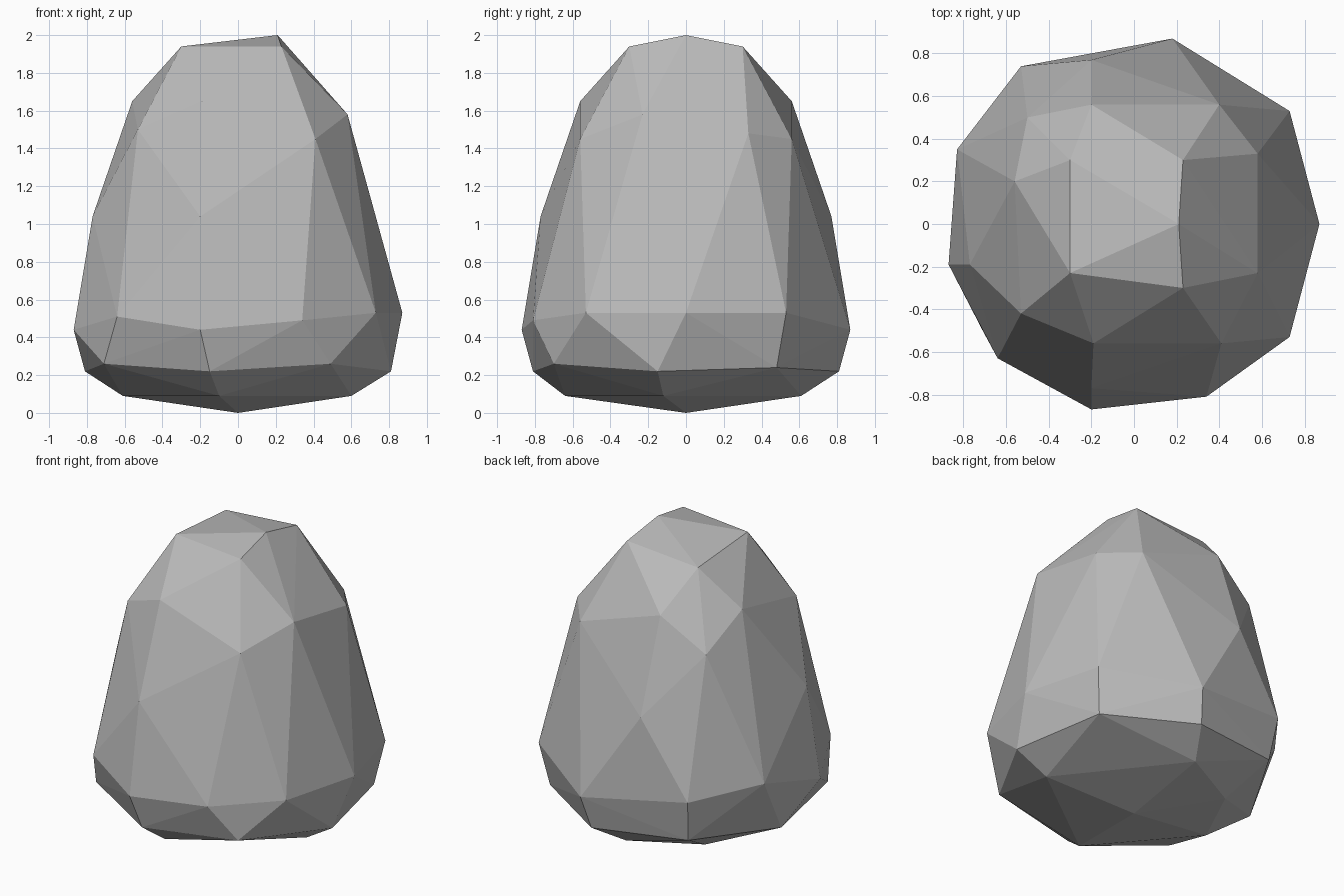
import bpy
import bmesh

# Remove the default object
default_cube = bpy.data.objects.get("Cube")
if default_cube:
    bpy.data.objects.remove(default_cube, do_unlink=True)


def flat_material(name, grey):
    """Single plain grey colour for viewport and render."""
    material = bpy.data.materials.new(name)
    material.use_nodes = True
    colour = (grey, grey, grey, 1)
    material.diffuse_color = colour
    shader = material.node_tree.nodes["Principled BSDF"]
    shader.inputs["Base Color"].default_value = colour
    shader.inputs["Roughness"].default_value = 1
    return material


def faceted_stone(name, levels, material):
    """Wrap the corner points of all levels in one chiselled convex skin."""
    bm = bmesh.new()
    for corners in levels:
        for corner in corners:
            bm.verts.new(corner)
    result = bmesh.ops.convex_hull(bm, input=bm.verts[:])
    # Drop any corner that ended up inside the skin
    unused = [v for v in bm.verts if not v.link_faces]
    bmesh.ops.delete(bm, geom=unused, context="VERTS")
    bmesh.ops.recalc_face_normals(bm, faces=bm.faces[:])
    for face in bm.faces:
        face.smooth = False
    mesh = bpy.data.meshes.new(name)
    bm.to_mesh(mesh)
    bm.free()
    mesh.materials.append(material)
    stone = bpy.data.objects.new(name, mesh)
    bpy.context.collection.objects.link(stone)
    return stone


# Corner points of the stone, level by level, counter-clockwise
crown = [(.21, 0, 2), (.23, .3, 1.94), (-.3, .3, 1.9),
         (-.3, -.23, 1.94), (.23, -.3, 1.94)]

shoulder = [(.58, .33, 1.48), (.4, .56, 1.45), (-.2, .56, 1.65),
            (-.5, .5, 1.44), (-.56, .2, 1.65), (-.53, -.42, 1.5),
            (-.19, -.56, 1.65), (.41, -.56, 1.45), (.58, -.23, 1.58)]

waist = [(-.2, .77, 1.04), (-.77, -.19, 1.04), (-.2, -.77, 1.04)]

belly = [(.87, 0, .53), (.73, .53, .53), (.18, .87, .44),
         (-.53, .74, .54), (-.83, .35, .6), (-.87, -.19, .44),
         (-.64, -.63, .51), (-.2, -.87, .44), (.34, -.81, .49),
         (.73, -.53, .53)]

skirt = [(.68, .48, .24), (.14, .81, .22), (-.5, .69, .26),
         (-.81, .14, .22), (-.71, -.5, .26), (-.15, -.81, .22),
         (.49, -.7, .26), (.81, -.15, .22)]

underside = [(.6, -.12, .09), (.02, .61, .09), (-.41, .38, .09),
             (-.61, -.04, .09), (-.1, -.64, .09), (0, 0, 0)]

stone_grey = flat_material("stone grey", .5)
faceted_stone("boulder",
              [crown, shoulder, waist, belly, skirt, underside],
              stone_grey)
